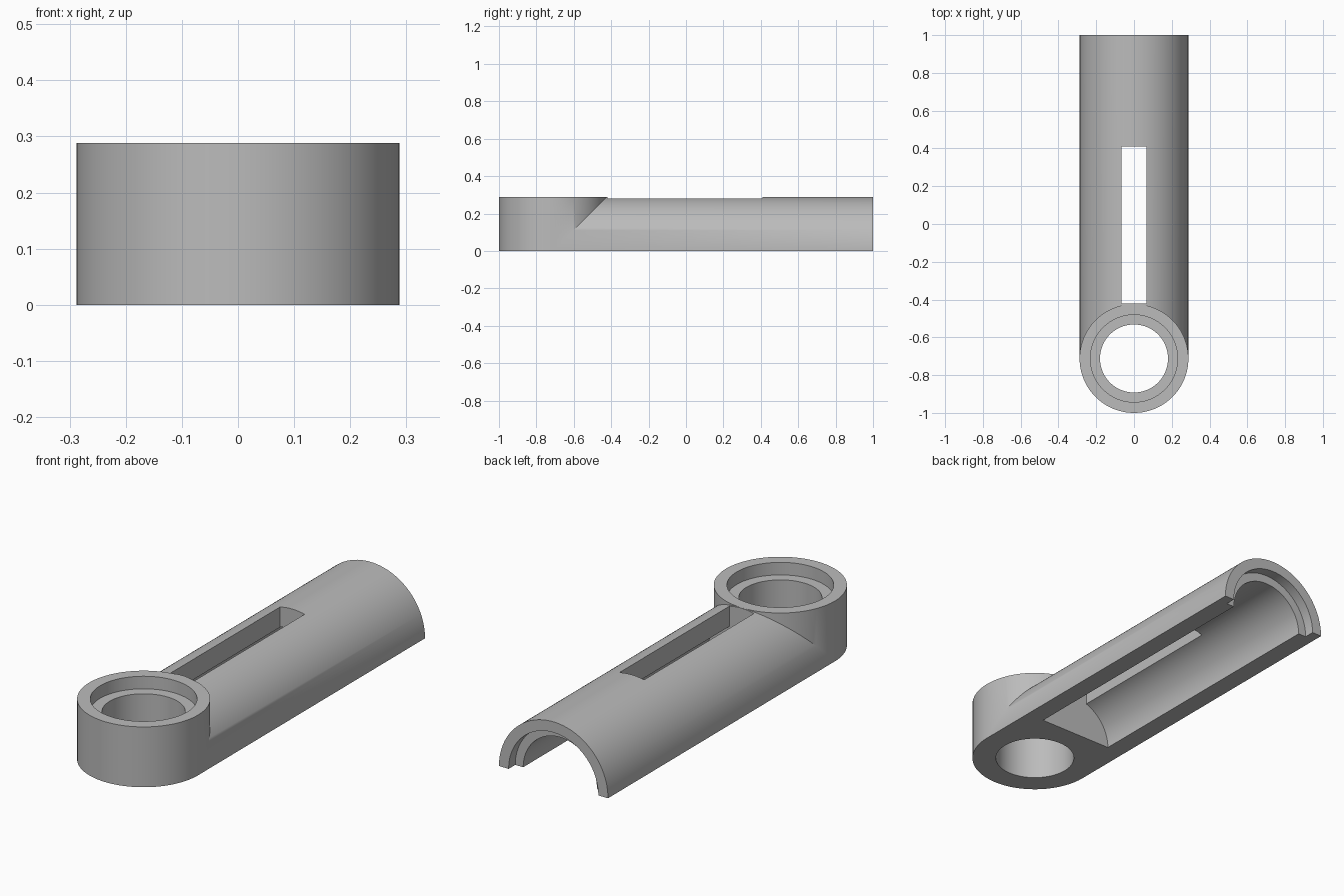
import bpy
import math
from mathutils import Matrix

if "Cube" in bpy.data.objects:
    bpy.data.objects.remove(bpy.data.objects["Cube"])

R = 0.288          # outer radius, also the overall height
BORE = 0.195       # inner radius of the half tube
RING_Y = -1 + R    # centre of the eye ring
WALL_Y = -0.42     # closed end of the bore and slot
SEGMENTS = 128

grey = bpy.data.materials.new("grey")
grey.use_nodes = True
grey.diffuse_color = (0.5, 0.5, 0.5, 1)
grey.node_tree.nodes["Principled BSDF"].inputs["Base Color"].default_value = (0.5, 0.5, 0.5, 1)


def prism(name, outline, depth, matrix):
    """Extrude a closed 2D outline along local z and place it."""
    n = len(outline)
    verts = [(x, y, z) for z in (0, depth) for x, y in outline]
    faces = [list(range(n))[::-1], list(range(n, 2 * n))]
    faces += [(i, (i + 1) % n, n + (i + 1) % n, n + i) for i in range(n)]
    mesh = bpy.data.meshes.new(name)
    mesh.from_pydata(verts, [], faces)
    mesh.transform(matrix)
    mesh.materials.append(grey)
    obj = bpy.data.objects.new(name, mesh)
    bpy.context.collection.objects.link(obj)
    return obj


def arc(radius, turn=2 * math.pi):
    count = round(SEGMENTS * turn / (2 * math.pi))
    steps = count + 1 if turn < 6 else count
    return [(radius * math.cos(turn * i / count), radius * math.sin(turn * i / count))
            for i in range(steps)]


def upright(name, radius, z0, z1):
    return prism(name, arc(radius), z1 - z0, Matrix.Translation((0, RING_Y, z0)))


def along_y(name, outline, y0, y1):
    # local z runs towards the front, so start at the rear end
    return prism(name, outline, y1 - y0,
                 Matrix.Translation((0, y1, 0)) @ Matrix.Rotation(math.pi / 2, 4, 'X'))


def combine(target, tool, operation):
    mod = target.modifiers.new(tool.name, 'BOOLEAN')
    mod.operation = operation
    mod.solver = 'EXACT'
    mod.object = tool
    bpy.context.view_layer.objects.active = target
    bpy.ops.object.modifier_apply(modifier=mod.name)
    bpy.data.objects.remove(tool)


# Half-round arm joined to the upright eye ring
arm = along_y("half_round_arm", arc(R, math.pi), RING_Y, 1)
combine(arm, upright("eye_ring", R, 0, R), 'UNION')

# Through hole with a counterbore in the ring
combine(arm, upright("ring_hole", 0.18, -0.1, 0.5), 'DIFFERENCE')
combine(arm, upright("ring_counterbore", 0.231, R - 0.06, 0.5), 'DIFFERENCE')

# Open bore along the arm with a shallow step at the rear
combine(arm, along_y("arm_bore", arc(BORE), WALL_Y, 1.1), 'DIFFERENCE')
combine(arm, along_y("rear_step", arc(0.237), 0.95, 1.1), 'DIFFERENCE')

# Long slot through the top
w = 0.065
slot = [(-w, WALL_Y), (w, WALL_Y), (w, 0.41), (-w, 0.41)]
combine(arm, prism("top_slot", slot, 0.6, Matrix.Translation((0, 0, -0.1))), 'DIFFERENCE')

# Smooth curved walls, keep the machined edges crisp
bpy.ops.object.select_all(action='DESELECT')
arm.select_set(True)
bpy.context.view_layer.objects.active = arm
bpy.ops.object.shade_smooth_by_angle(angle=math.radians(30))
